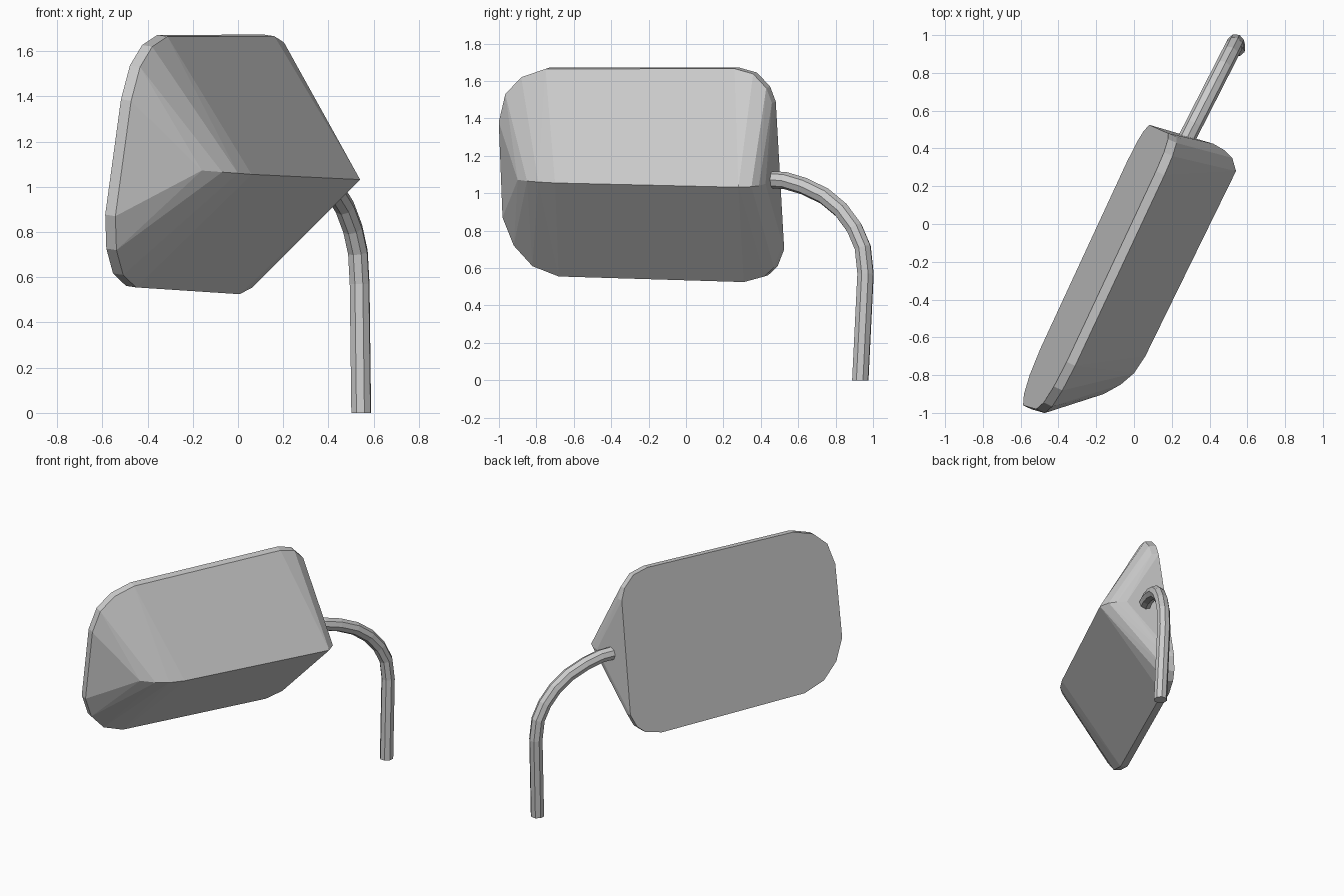
import bpy, bmesh, math
from mathutils import Vector

if "Cube" in bpy.data.objects:
    bpy.data.objects.remove(bpy.data.objects["Cube"])

# Mirror glass lies in the plane x = A + B*y + C*z
A, B, C = -0.274, 0.468, 0.155
normal = Vector((1, -B, -C)).normalized()
rim = normal * 0.05

# Rounded-rectangle outline of the glass, as (y, z)
outline = [(-0.73, 1.672), (-0.86, 1.627), (-0.945, 1.537), (-0.98, 1.387),
           (-0.96, 0.877), (-0.90, 0.727), (-0.80, 0.617), (-0.66, 0.562),
           (0.33, 0.532), (0.44, 0.562), (0.49, 0.61), (0.525, 0.70),
           (0.48, 1.49), (0.45, 1.57), (0.38, 1.645), (0.28, 1.673)]

# Ridge running along the front of the housing, rounded at both ends
ridge = [(0.32, 0.445, 1.06), (0.42, 0.425, 1.05), (0.48, 0.39, 1.04),
         (0.52, 0.35, 1.035), (0.54, 0.28, 1.032), (0.06, -0.70, 1.055),
         (0.0, -0.79, 1.06), (-0.07, -0.85, 1.065), (-0.16, -0.90, 1.072)]


def add_mesh(name, bm):
    mesh = bpy.data.meshes.new(name)
    bm.to_mesh(mesh)
    bm.free()
    obj = bpy.data.objects.new(name, mesh)
    bpy.context.collection.objects.link(obj)
    return obj


# Housing: skin over the glass outline, the rim and the ridge
bm = bmesh.new()
for y, z in outline:
    p = Vector((A + B * y + C * z, y, z))
    bm.verts.new(p)
    bm.verts.new(p + rim)
for p in ridge:
    bm.verts.new(p)
hull = bmesh.ops.convex_hull(bm, input=bm.verts[:])
bmesh.ops.delete(bm, geom=[v for v in bm.verts if not v.link_faces], context='VERTS')
bmesh.ops.dissolve_limit(bm, angle_limit=math.radians(2),
                         verts=bm.verts[:], edges=bm.edges[:])
bmesh.ops.recalc_face_normals(bm, faces=bm.faces[:])
add_mesh("mirror_housing", bm)

# Stem: eight-sided tube swept along a bent path, given as (y, z)
path = [(0.932, 0.0), (0.96, 0.57), (0.945, 0.71), (0.90, 0.815), (0.83, 0.91),
        (0.74, 0.985), (0.63, 1.038), (0.53, 1.068), (0.45, 1.072)]
points = [Vector((0.538 - (0.96 - y) * 0.51, y, z)) for y, z in path]
points[0].x = 0.545
side = Vector((0.89, -0.455, 0))
bm = bmesh.new()
rings = []
for i, p in enumerate(points):
    t = (points[min(i + 1, len(points) - 1)] - points[max(i - 1, 0)]).normalized()
    if i == 0:
        t = Vector((0, 0, 1))
    a = (side - t * side.dot(t)).normalized()
    b = t.cross(a)
    ring = []
    for k in range(8):
        ang = 2 * math.pi * k / 8
        ring.append(bm.verts.new(p + 0.046 * (a * math.cos(ang) + b * math.sin(ang))))
    rings.append(ring)
for r0, r1 in zip(rings, rings[1:]):
    for k in range(8):
        j = (k + 1) % 8
        bm.faces.new((r0[k], r0[j], r1[j], r1[k]))
bm.faces.new(rings[0])
bm.faces.new(rings[-1])
bmesh.ops.recalc_face_normals(bm, faces=bm.faces[:])
add_mesh("mirror_stem", bm)
